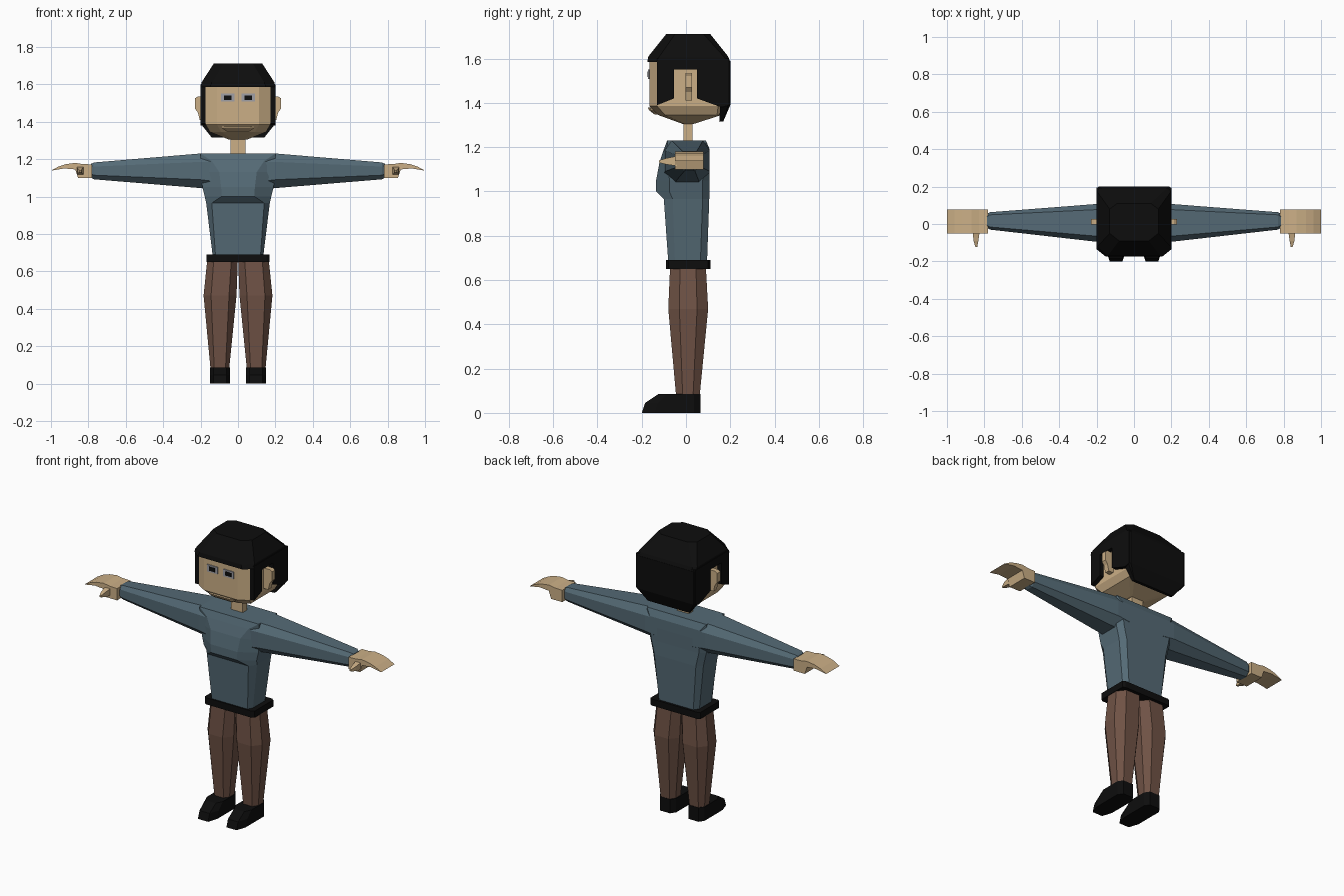
import bpy, bmesh


def material(name, rgb):
    m = bpy.data.materials.new(name)
    m.diffuse_color = (*rgb, 1)
    return m


SKIN = material("skin", (0.60, 0.43, 0.24))
BLACK = material("black", (0.004, 0.004, 0.004))
BLUE = material("blue_wool", (0.09, 0.145, 0.18))
BROWN = material("brown_cloth", (0.16, 0.085, 0.06))
GREY = material("eye_grey", (0.35, 0.35, 0.38))


def ring(a0, a1, b0, b1, low=(0, 0), high=(0, 0)):
    """Rectangle with cut corners; low/high are the cuts at b0 and b1."""
    (p, q), (r, s) = low, high
    return [(a0 + p, b0), (a1 - p, b0), (a1, b0 + q), (a1, b1 - s),
            (a1 - r, b1), (a0 + r, b1), (a0, b1 - s), (a0, b0 + q)]


def place(axis, t, p):
    return {"x": (t, p[0], p[1]), "y": (p[0], t, p[1]), "z": (p[0], p[1], t)}[axis]


def loft(name, axis, sections, mat, mirror=False):
    """Skin a list of (position, outline) sections along an axis."""
    bm = bmesh.new()
    loops = [[bm.verts.new(place(axis, t, p)) for p in pts] for t, pts in sections]
    n = len(loops[0])
    for a, b in zip(loops, loops[1:]):
        for i in range(n):
            j = (i + 1) % n
            bm.faces.new((a[i], a[j], b[j], b[i]))
    bm.faces.new(loops[0][::-1])
    bm.faces.new(loops[-1])
    bmesh.ops.remove_doubles(bm, verts=bm.verts, dist=1e-5)
    bmesh.ops.recalc_face_normals(bm, faces=bm.faces)
    me = bpy.data.meshes.new(name)
    bm.to_mesh(me)
    bm.free()
    me.materials.append(mat)
    ob = bpy.data.objects.new(name, me)
    bpy.context.collection.objects.link(ob)
    if mirror:
        ob.modifiers.new("mirror", "MIRROR")
    return ob


def box(name, x, y, z, mat, mirror=False):
    rect = [(x[0], y[0]), (x[1], y[0]), (x[1], y[1]), (x[0], y[1])]
    return loft(name, "z", [(z[0], rect), (z[1], rect)], mat, mirror)


# Head, neck and ears
loft("head", "z", [
    (1.305, ring(-.05, .05, -.015, .035, (.02, .01), (.01, .01))),
    (1.345, ring(-.15, .15, -.125, .16, (.06, .03), (.02, .02))),
    (1.385, ring(-.173, .173, -.165, .165, (.06, .035), (.02, .02))),
    (1.60, ring(-.173, .173, -.165, .165, (.06, .035), (.02, .02)))], SKIN)
box("neck", (-.04, .04), (-.012, .03), (1.20, 1.32), SKIN)
loft("ear", "y", [(t, [(.165, 1.41), (.205, 1.41), (.215, 1.45), (.23, 1.47),
                       (.23, 1.525), (.215, 1.535), (.165, 1.535)])
                  for t in (-.002, .028)], SKIN, True)

# Face details
box("eye_frame", (.02, .09), (-.171, -.16), (1.508, 1.55), GREY, True)
box("pupil", (.035, .075), (-.174, -.165), (1.517, 1.541), BLACK, True)
loft("mouth", "z", [
    (1.348, ring(-.06, .06, -.142, -.10)),
    (1.365, ring(-.085, .085, -.165, -.10, (.02, .01))),
    (1.378, ring(-.085, .085, -.172, -.10, (.02, .01)))], SKIN)

# Hair: cap, side panels notched round the ears, back
loft("hair_cap", "z", [
    (1.585, ring(-.2, .2, -.175, .2, (.05, .04), (.01, .01))),
    (1.61, ring(-.195, .195, -.17, .19, (.055, .05), (.02, .02))),
    (1.71, ring(-.13, .13, -.09, .11, (.05, .04), (.04, .03)))], BLACK)
side = [(-.13, 1.60), (-.13, 1.39), (-.055, 1.42), (-.055, 1.55), (.05, 1.55),
        (.05, 1.42), (.16, 1.38), (.195, 1.39), (.195, 1.60)]
loft("hair_side", "x", [(.165, side), (.2, side)], BLACK, True)
loft("hair_back", "z", [
    (1.315, ring(-.14, .14, .15, .168)),
    (1.39, ring(-.2, .2, .155, .2, (0, 0), (.01, .01))),
    (1.59, ring(-.2, .2, .155, .2, (0, 0), (.01, .01)))], BLACK)

# Sweater body with a fuller chest, and tapered sleeves
loft("sweater_body", "z", [
    (.68, ring(-.135, .135, -.08, .095, (.015, .03), (.02, .03))),
    (.965, ring(-.17, .17, -.10, .105, (.03, .04), (.03, .03))),
    (1.00, ring(-.178, .178, -.135, .105, (.09, .06), (.03, .03))),
    (1.05, ring(-.19, .19, -.135, .105, (.10, .06), (.03, .03))),
    (1.13, ring(-.2, .2, -.12, .107, (.10, .04), (.03, .02))),
    (1.19, ring(-.2, .2, -.10, .107, (.06, .02), (.03, .02))),
    (1.23, ring(-.2, .2, -.085, .09))], BLUE)


def sleeve(y0, y1, z0, z1, c, d):
    return ring(y0, y1, z0, z1, (c * 1.6, d), (c, d))


loft("sleeve", "x", [
    (.12, sleeve(-.10, .107, 1.035, 1.23, .03, .045)),
    (.20, sleeve(-.095, .107, 1.045, 1.23, .03, .045)),
    (.77, sleeve(-.03, .063, 1.092, 1.182, .014, .022)),
    (.785, sleeve(-.022, .055, 1.10, 1.175, .014, .02))], BLUE, True)

# Hands: curved mitten and pointed thumb
hand = [(.78, 1.10), (.855, 1.10), (.87, 1.145), (.93, 1.15), (1.0, 1.138),
        (.96, 1.16), (.92, 1.173), (.87, 1.18), (.83, 1.173), (.78, 1.172)]
loft("hand", "y", [(-.05, hand), (.078, hand)], SKIN, True)
loft("thumb", "y", [
    (-.122, ring(.838, .848, 1.13, 1.14)),
    (-.09, ring(.832, .858, 1.122, 1.15)),
    (-.04, ring(.825, .862, 1.115, 1.16))], SKIN, True)

# Belt
loft("belt", "z", [(t, ring(-.168, .168, -.09, .11, (.015, .01), (.015, .01)))
                   for t in (.65, .69)], BLACK)

# Trouser legs
loft("trouser_leg", "z", [
    (.08, ring(.047, .147, -.045, .062, (.02, .03), (.02, .03))),
    (.47, ring(.008, .184, -.08, .10, (.04, .05), (.04, .05))),
    (.655, ring(.001, .165, -.072, .09, (.035, .045), (.035, .045)))], BROWN, True)

# Shoes with sloping, narrowed toes
loft("shoe", "z", [
    (0, ring(.042, .150, -.20, .065, (.02, .06), (.02, .03))),
    (.045, ring(.042, .150, -.185, .065, (.02, .06), (.02, .03))),
    (.085, ring(.042, .150, -.125, .065, (.02, .04), (.02, .03)))], BLACK, True)
